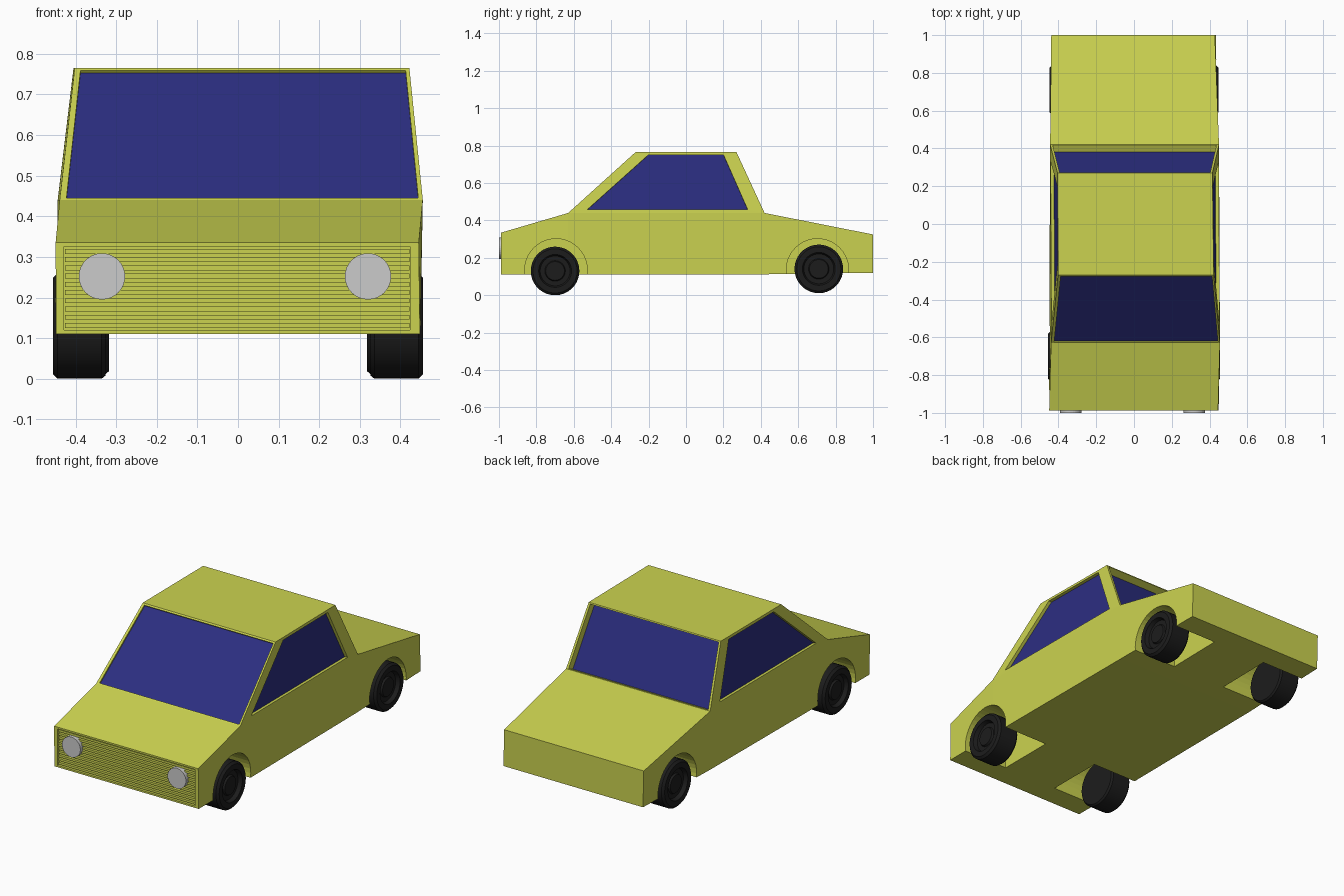
import bpy, bmesh, math
from mathutils import Vector, Matrix

if "Cube" in bpy.data.objects:
    bpy.data.objects.remove(bpy.data.objects["Cube"])


def material(name, rgb):
    m = bpy.data.materials.new(name)
    m.diffuse_color = (*rgb, 1)
    m.use_nodes = True
    m.node_tree.nodes["Principled BSDF"].inputs["Base Color"].default_value = m.diffuse_color
    return m


PAINT = material("yellow_paint", (0.60, 0.65, 0.08))
GLASS = material("blue_glass", (0.025, 0.027, 0.22))
RUBBER = material("black_rubber", (0.012, 0.012, 0.012))


def finish(bm, name, *mats):
    bmesh.ops.remove_doubles(bm, verts=bm.verts, dist=1e-5)
    bmesh.ops.recalc_face_normals(bm, faces=bm.faces)
    me = bpy.data.meshes.new(name)
    bm.to_mesh(me)
    bm.free()
    for m in mats:
        me.materials.append(m)
    ob = bpy.data.objects.new(name, me)
    bpy.context.collection.objects.link(ob)
    return ob


def add_box(bm, lo, hi):
    lo, hi = Vector(lo), Vector(hi)
    mat = Matrix.Translation((lo + hi) / 2) @ Matrix.Diagonal((*(hi - lo), 1))
    bmesh.ops.create_cube(bm, size=1, matrix=mat)


def add_cylinder(bm, centre, radius, depth, axis, sides=40):
    rot = Matrix.Rotation(math.pi / 2, 4, 'Y' if axis == 'X' else 'X')
    bmesh.ops.create_cone(bm, cap_ends=True, segments=sides, radius1=radius, radius2=radius,
                          depth=depth, matrix=Matrix.Translation(centre) @ rot)


def quad(bm, pts, mat=0):
    f = bm.faces.new([bm.verts.new(p) for p in pts])
    f.material_index = mat


def window(bm, corners, centre, v0, v1, low, high, depth):
    """Panel (bottom pair, top pair) with a recessed pane; low/high are the u margins."""
    a, b, c, d = corners

    def at(u, v):
        return a.lerp(b, u).lerp(d.lerp(c, u), v)
    hole = [at(low[0], v0), at(1 - low[1], v0), at(1 - high[1], v1), at(high[0], v1)]
    n = (b - a).cross(d - a).normalized()
    if n.dot(centre - a) < 0:
        n = -n
    pane = [p + n * depth for p in hole]
    for i in range(4):
        j = (i + 1) % 4
        quad(bm, (corners[i], corners[j], hole[j], hole[i]))
        quad(bm, (hole[i], hole[j], pane[j], pane[i]))
    quad(bm, pane, 1)


# Lower body: cross-section stations (y, bottom z, top z, bottom half width, top half width, x shift)
stations = [(-0.988, 0.11, 0.335, 0.448, 0.447, -0.002),
            (-0.63, 0.11, 0.44, 0.449, 0.447, 0.008),
            (0.42, 0.112, 0.44, 0.444, 0.447, 0.003),
            (1.0, 0.12, 0.325, 0.433, 0.433, -0.005)]
rings = [[Vector((-w0, y, z0)), Vector((w0, y, z0)), Vector((w1 + s, y, z1)), Vector((-w1 + s, y, z1))]
         for y, z0, z1, w0, w1, s in stations]
bm = bmesh.new()
for k, (r, q) in enumerate(zip(rings, rings[1:])):
    for i in range(4):
        if not (k == 1 and i == 2):  # cabin sits here
            j = (i + 1) % 4
            quad(bm, (r[i], r[j], q[j], q[i]))
quad(bm, rings[0])
quad(bm, rings[-1])

# Cabin with recessed windows
fl, fr = rings[1][3], rings[1][2]
bl, br = rings[2][3], rings[2][2]
rfl, rfr, rbr, rbl = (Vector((x, y, 0.765)) for x, y in
                      ((-0.402, -0.27), (0.422, -0.27), (0.415, 0.27), (-0.405, 0.27)))
mid = Vector((0, 0, 0.6))
quad(bm, (rfl, rfr, rbr, rbl))
window(bm, (fl, fr, rfr, rfl), mid, 0.015, 0.98, (0.018, 0.012), (0.018, 0.012), 0.008)
window(bm, (bl, br, rbr, rbl), mid, 0.01, 0.98, (0.015, 0.015), (0.015, 0.015), 0.042)
for side in ((fl, bl, rbl, rfl), (fr, br, rbr, rfr)):
    window(bm, side, mid, 0.053, 0.955, (0.08, 0.08), (0.15, 0.135), 0.018)
body = finish(bm, "car_body", PAINT, GLASS)

# Wheel arches and grille opening cut from the body
bm = bmesh.new()
for sx in (-1, 1):
    for y in (-0.695, 0.703):
        add_cylinder(bm, (sx * 0.385, y, 0.135), 0.167, 0.43, 'X')
add_box(bm, (-0.428, -1.1, 0.12), (0.424, -0.958, 0.325))
cutter = finish(bm, "arch_cutter", PAINT)
cutter.hide_render = True
mod = body.modifiers.new("openings", 'BOOLEAN')
mod.operation = 'DIFFERENCE'
mod.solver = 'EXACT'
mod.object = cutter
bpy.context.view_layer.objects.active = body
bpy.ops.object.modifier_apply(modifier=mod.name)
bpy.data.objects.remove(cutter)

# Grille slats
bm = bmesh.new()
for i in range(10):
    z = 0.131 + i * 0.0203
    add_box(bm, (-0.426, -0.982, z - 0.006), (0.422, -0.957, z + 0.006))
finish(bm, "grille_slats", PAINT)

# Headlights
for name, x in (("left", -0.335), ("right", 0.32)):
    bm = bmesh.new()
    add_cylinder(bm, (x, -0.98, 0.252), 0.057, 0.04, 'Y', 32)
    finish(bm, name + "_headlight")

# Wheels: lathed tyre with a stepped hub
for end, y, z, outer in (("front", -0.70, 0.13, 0.456), ("rear", 0.71, 0.141, 0.447)):
    for name, sx in (("left", -1), ("right", 1)):
        o = outer
        profile = [(0, o - 0.012), (0.05, o - 0.012), (0.055, o - 0.022), (0.08, o - 0.022),
                   (0.088, o), (0.118, o), (0.13, o - 0.012), (0.13, o - 0.12),
                   (0.122, o - 0.13), (0, o - 0.13)]
        bm = bmesh.new()
        vs = [bm.verts.new((sx * x, y, z + r)) for r, x in profile]
        es = [bm.edges.new(p) for p in zip(vs, vs[1:])]
        bmesh.ops.spin(bm, geom=vs + es, cent=(0, y, z), axis=(1, 0, 0),
                       angle=2 * math.pi, steps=36, use_merge=True)
        bmesh.ops.dissolve_degenerate(bm, dist=1e-6, edges=bm.edges)
        wheel = finish(bm, f"{end}_{name}_wheel", RUBBER)
        bpy.ops.object.select_all(action='DESELECT')
        wheel.select_set(True)
        bpy.context.view_layer.objects.active = wheel
        bpy.ops.object.shade_smooth_by_angle(angle=math.radians(30))
